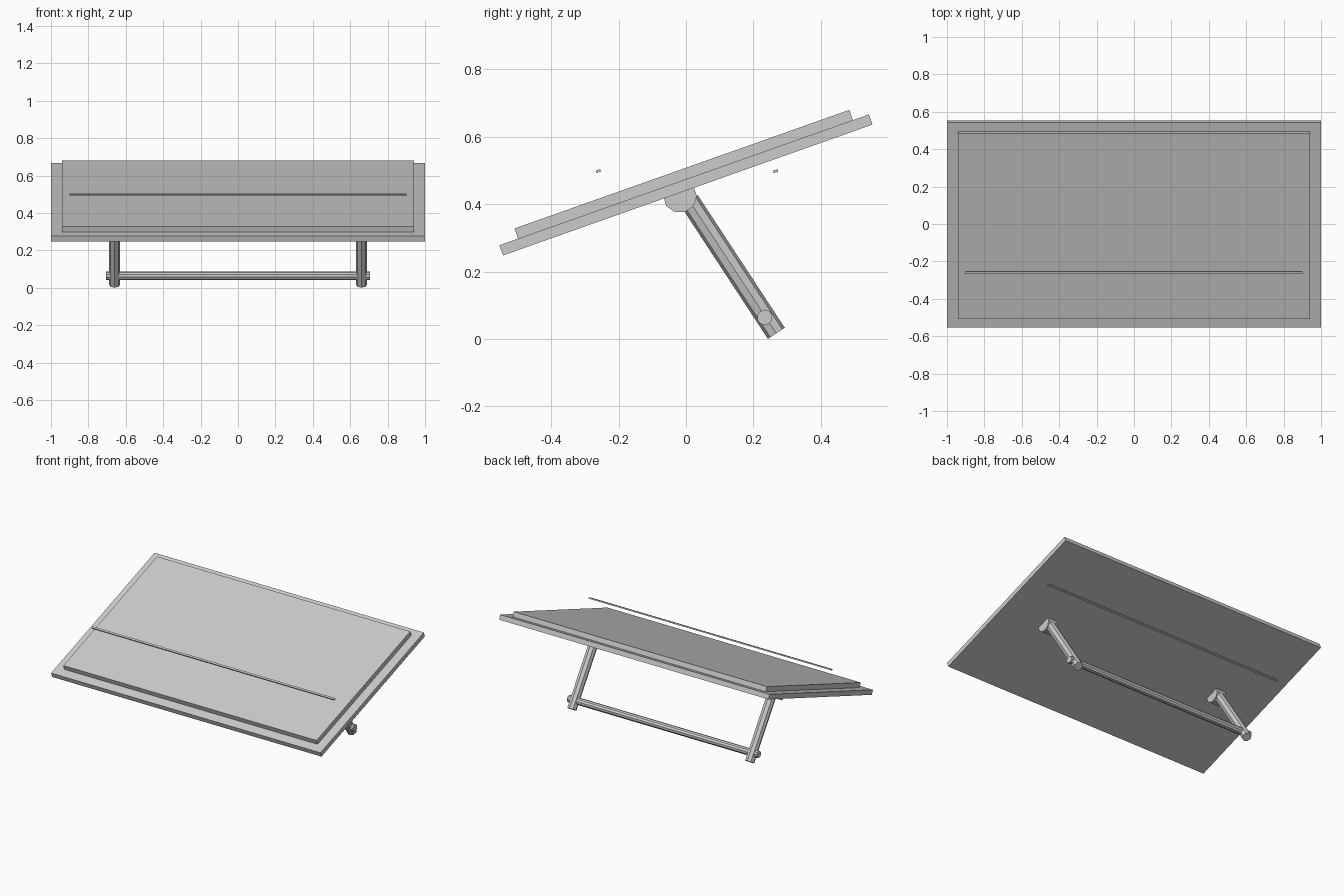
import bpy, math
from mathutils import Vector, Matrix

if "Cube" in bpy.data.objects:
    bpy.data.objects.remove(bpy.data.objects["Cube"])

TILT = math.radians(19.5)
ROT = Matrix.Rotation(TILT, 4, 'X')


def slab(name, size, center):
    # box tilted with the board
    bpy.ops.mesh.primitive_cube_add(size=1, location=center, rotation=(TILT, 0, 0))
    ob = bpy.context.object
    ob.name = name
    ob.scale = size
    return ob


def rod(name, a, b, radius, sides, spin=0.0):
    # low-poly cylinder between two points
    a, b = Vector(a), Vector(b)
    d = b - a
    bpy.ops.mesh.primitive_cylinder_add(vertices=sides, radius=radius, depth=d.length)
    ob = bpy.context.object
    ob.name = name
    ob.matrix_world = (Matrix.Translation((a + b) / 2)
                       @ d.to_track_quat('Z', 'Y').to_matrix().to_4x4()
                       @ Matrix.Rotation(spin, 4, 'Z'))
    return ob


# tilted board and the raised top panel
base = Vector((0, 0, 0.457))
slab("board", (2.0, 1.163, 0.032), base)
slab("top_panel", (1.88, 1.054, 0.032), base + ROT @ Vector((0, 0.004, 0.032)))

# thin strips above the front half and below the back half
slab("front_strip", (1.8, 0.014, 0.008), (0, -0.26, 0.498))
slab("back_strip", (1.8, 0.014, 0.008), (0, 0.266, 0.498))

# legs with pivots
for side, s in (("left", -1), ("right", 1)):
    x = 0.66 * s
    rod(side + "_leg", (x, 0.01, 0.41), (x, 0.268, 0.0167), 0.03, 8)
    rod(side + "_pivot", (x - 0.035, -0.018, 0.424), (x + 0.035, -0.018, 0.424),
        0.05, 10, math.pi / 2)

# cross bar joining the legs
rod("cross_bar", (-0.705, 0.234, 0.064), (0.705, 0.234, 0.064), 0.023, 10)
